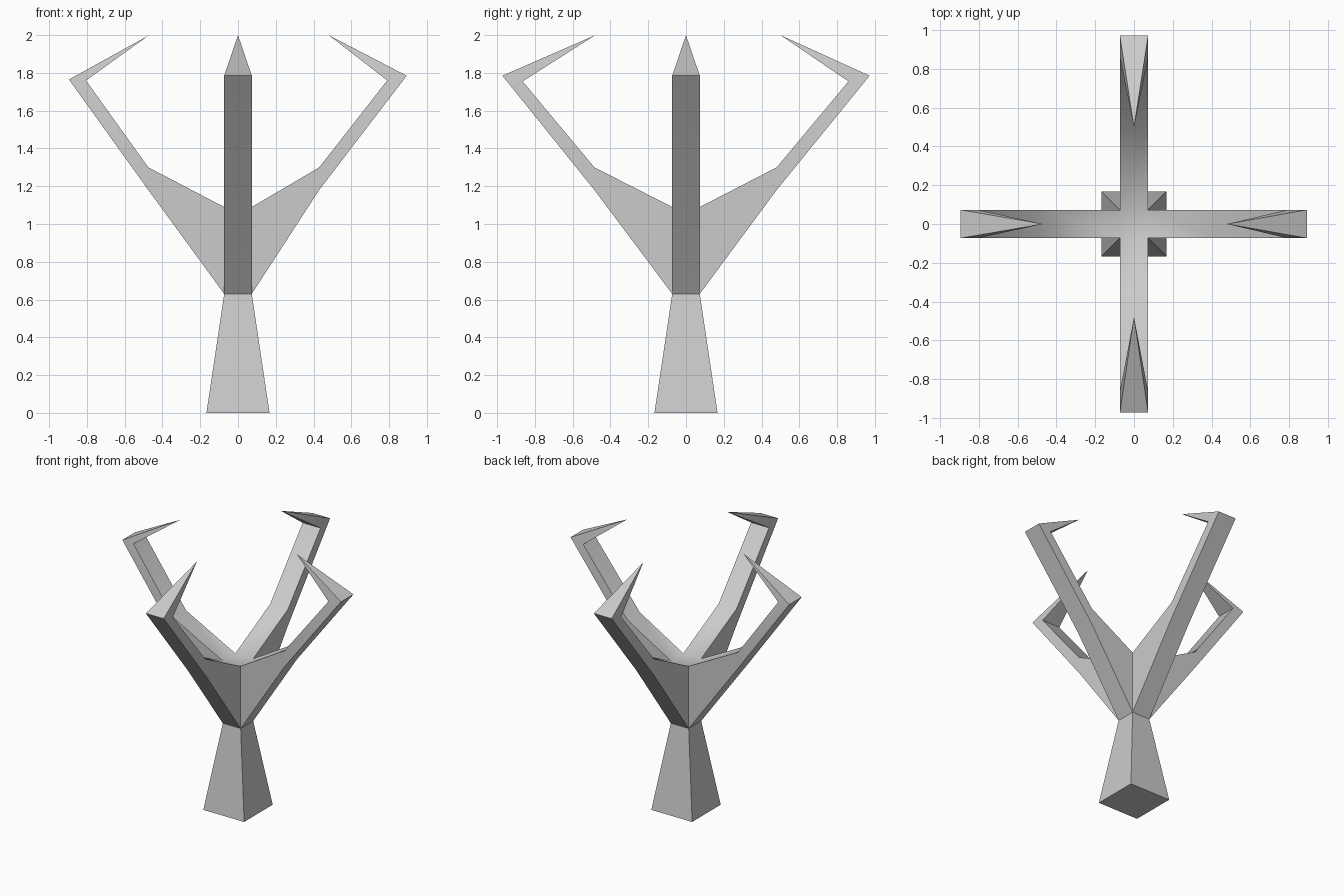
import bpy, bmesh, math
from mathutils import Matrix, Vector

cube = bpy.data.objects.get("Cube")
if cube:
    bpy.data.objects.remove(cube)

grey = bpy.data.materials.new("stone_grey")
grey.use_nodes = True
grey.diffuse_color = (0.6, 0.6, 0.6, 1)
grey.node_tree.nodes["Principled BSDF"].inputs["Base Color"].default_value = (0.6, 0.6, 0.6, 1)

HALF = 0.073          # half width of the neck and the arms
FOOT = 0.167          # half width of the foot
NECK, CROWN = 0.63, 1.09

bm = bmesh.new()


def square(half, z):
    return [bm.verts.new((x * half, y * half, z))
            for x, y in ((-1, -1), (1, -1), (1, 1), (-1, 1))]


# Tapered foot with an open top, and the floor between the arms
foot, neck = square(FOOT, 0), square(HALF, NECK)
bm.faces.new(foot)
for i in range(4):
    j = (i + 1) % 4
    bm.faces.new((foot[i], foot[j], neck[j], neck[i]))
bm.faces.new(square(HALF, CROWN))


def arm(angle, bend, elbow_in, elbow_out, tip):
    """Square-sided arm along +x, ending in a pointed claw, turned about z."""
    turn = Matrix.Rotation(math.radians(angle), 3, "Z")
    sections = [((HALF, NECK), (HALF, CROWN)),
                ((bend[0], 1.18), bend), (elbow_out, elbow_in)]
    rings = []
    for low, high in sections:
        corners = [(low[0], -HALF, low[1]), (low[0], HALF, low[1]),
                   (high[0], HALF, high[1]), (high[0], -HALF, high[1])]
        rings.append([bm.verts.new(turn @ Vector(c)) for c in corners])
    for a, b in zip(rings, rings[1:]):
        for i in range(4):
            j = (i + 1) % 4
            bm.faces.new((a[i], a[j], b[j], b[i]))
    point = bm.verts.new(turn @ Vector((tip, 0, 2)))
    for i in range(4):
        bm.faces.new((rings[-1][i], rings[-1][(i + 1) % 4], point))


# Four clawed arms: left, back, right, front
arm(0, (0.43, 1.30), (0.79, 1.76), (0.893, 1.785), 0.48)
arm(90, (0.48, 1.30), (0.86, 1.755), (0.972, 1.785), 0.50)
arm(180, (0.475, 1.30), (0.805, 1.76), (0.895, 1.765), 0.47)
arm(270, (0.485, 1.30), (0.865, 1.755), (0.972, 1.785), 0.48)

bmesh.ops.remove_doubles(bm, verts=bm.verts, dist=0.001)
bmesh.ops.recalc_face_normals(bm, faces=bm.faces)
mesh = bpy.data.meshes.new("clawed_stand")
bm.to_mesh(mesh)
bm.free()
mesh.materials.append(grey)
stand = bpy.data.objects.new("clawed_stand", mesh)
bpy.context.collection.objects.link(stand)

# Soft blend along the tops of the arms, sharp corners elsewhere
bpy.ops.object.select_all(action="DESELECT")
stand.select_set(True)
bpy.context.view_layer.objects.active = stand
bpy.ops.object.shade_smooth_by_angle(angle=math.radians(33))
